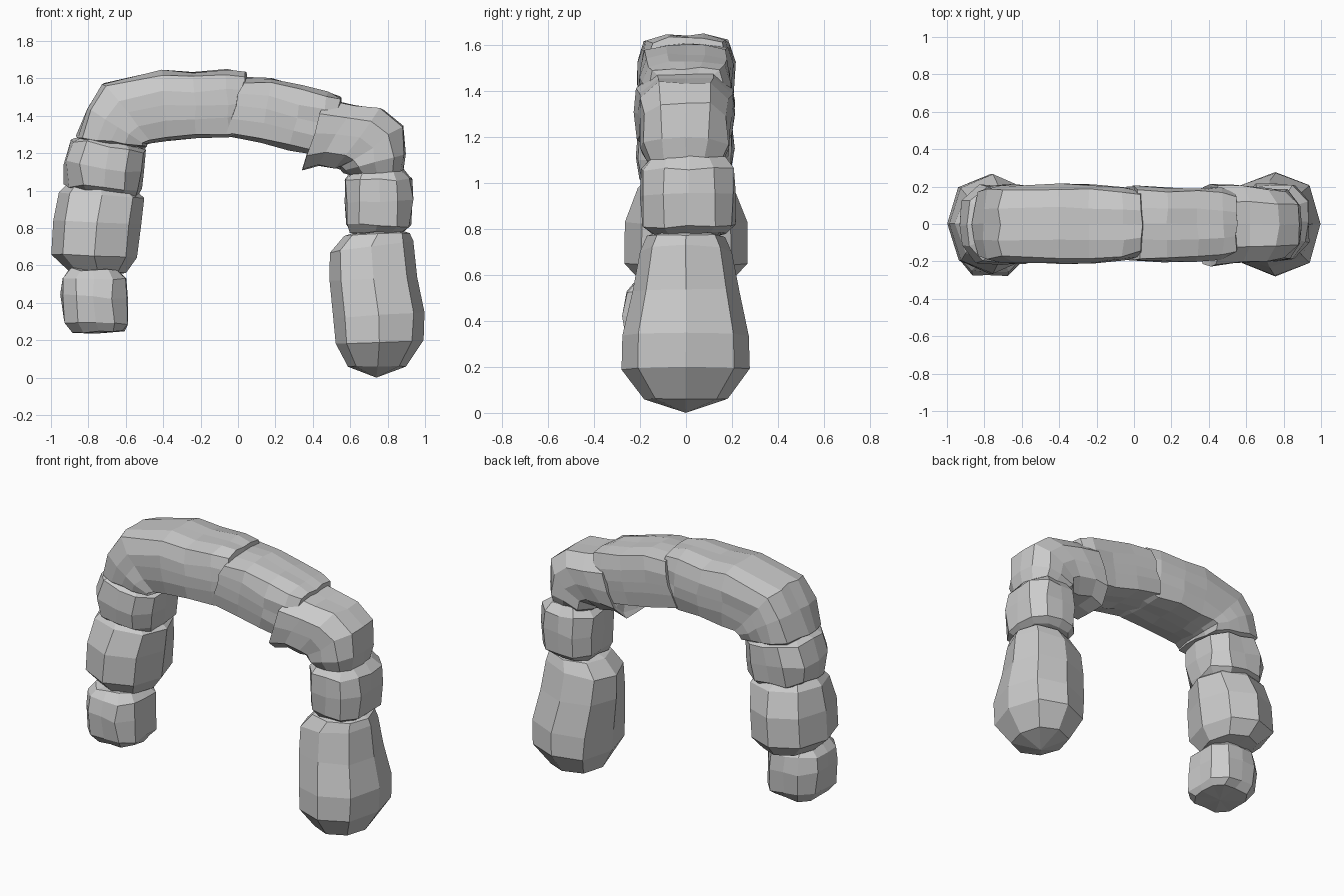
import bpy, bmesh, math, random
from mathutils import Vector

random.seed(4)
cube = bpy.data.objects.get("Cube")
if cube:
    bpy.data.objects.remove(cube, do_unlink=True)

stone = bpy.data.materials.new("grey_stone")
stone.use_nodes = True
GREY = (0.6, 0.6, 0.6, 1)
stone.diffuse_color = GREY
bsdf = stone.node_tree.nodes["Principled BSDF"]
bsdf.inputs["Base Color"].default_value = GREY
bsdf.inputs["Roughness"].default_value = 0.9


def rock(name, stations, sides=12, power=3.6, y=0.0, rough=0.008, cap=0.03):
    """Loft a boulder; a station is (inner x, inner z, outer x, outer z, half depth)."""
    bm = bmesh.new()
    rings = []
    for x0, z0, x1, z1, depth in stations:
        a, b = Vector((x0, y, z0)), Vector((x1, y, z1))
        mid, half = (a + b) / 2, (b - a) / 2
        ring = []
        for i in range(sides):
            t = math.tau * i / sides
            c, s = math.cos(t), math.sin(t)
            r = (abs(c) ** power + abs(s) ** power) ** (-1 / power)
            p = mid + half * (c * r) + Vector((0, depth * s * r, 0))
            p += Vector([random.uniform(-rough, rough) for _ in range(3)])
            ring.append(bm.verts.new(p))
        rings.append(ring)
    for lower, upper in zip(rings, rings[1:]):
        for i in range(sides):
            j = (i + 1) % sides
            bm.faces.new((lower[i], lower[j], upper[j], upper[i]))
    # close each end with a shallow fan
    for ring, inner in ((rings[0], rings[1]), (rings[-1], rings[-2])):
        centre = sum((v.co for v in ring), Vector()) / sides
        away = (centre - sum((v.co for v in inner), Vector()) / sides).normalized()
        tip = bm.verts.new(centre + away * cap)
        for i in range(sides):
            bm.faces.new((ring[i], ring[(i + 1) % sides], tip))
    bmesh.ops.recalc_face_normals(bm, faces=bm.faces)
    mesh = bpy.data.meshes.new(name)
    bm.to_mesh(mesh)
    bm.free()
    mesh.materials.append(stone)
    obj = bpy.data.objects.new(name, mesh)
    bpy.context.collection.objects.link(obj)


# Tall foot stone and the block above it
rock("left_foot_stone", [
    (.59, .06, .90, .06, .18), (.52, .18, .99, .20, .28), (.51, .32, 1.0, .35, .275),
    (.49, .52, .96, .54, .23), (.49, .67, .94, .73, .20), (.57, .76, .92, .775, .17)],
    sides=8, power=2.4, rough=.003, cap=.06)
rock("left_middle_stone", [
    (.60, .78, .88, .78, .16), (.58, .82, .92, .81, .20), (.57, .94, .94, .95, .21),
    (.57, 1.06, .93, 1.06, .20), (.62, 1.11, .88, 1.11, .16)], y=.01)

# Bent shoulder stone
rock("left_shoulder_stone", [
    (.36, 1.13, .46, 1.44, .18), (.34, 1.11, .47, 1.49, .215), (.43, 1.13, .62, 1.46, .21),
    (.52, 1.12, .77, 1.44, .20), (.55, 1.12, .88, 1.35, .19),
    (.57, 1.10, .90, 1.19, .19), (.62, 1.08, .88, 1.10, .16)], y=-.005)

# Two stones spanning the top
rock("span_stone", [
    (-.05, 1.32, .02, 1.56, .16), (-.06, 1.30, .03, 1.60, .20), (.12, 1.26, .18, 1.60, .20),
    (.28, 1.22, .34, 1.56, .195), (.43, 1.19, .48, 1.53, .19), (.50, 1.22, .55, 1.50, .16)],
    sides=16, power=6)
rock("crown_stone", [
    (-.54, 1.23, -.82, 1.26, .16), (-.49, 1.23, -.86, 1.29, .20), (-.49, 1.25, -.80, 1.44, .21),
    (-.46, 1.26, -.72, 1.57, .20), (-.38, 1.27, -.41, 1.64, .21), (-.22, 1.28, -.24, 1.63, .205),
    (-.05, 1.28, -.06, 1.645, .19), (.03, 1.31, .04, 1.63, .17)],
    sides=16, power=6)

# Stacked stones of the hanging side
rock("right_upper_stone", [
    (-.55, .97, -.88, 1.01, .16), (-.52, 1.00, -.92, 1.03, .20), (-.50, 1.09, -.93, 1.15, .21),
    (-.50, 1.21, -.88, 1.27, .20), (-.56, 1.24, -.84, 1.30, .16)], rough=.014)
rock("right_middle_stone", [
    (-.60, .56, -.90, .57, .19), (-.54, .64, -1.0, .66, .27), (-.52, .82, -.99, .84, .265),
    (-.50, .96, -.96, .99, .21), (-.56, 1.01, -.92, 1.03, .17)],
    sides=8, power=2.2, rough=.003)
rock("right_lower_stone", [
    (-.61, .25, -.89, .24, .15), (-.59, .29, -.93, .30, .19), (-.59, .42, -.95, .44, .20),
    (-.59, .53, -.94, .53, .18), (-.64, .57, -.90, .58, .14)], y=-.08, cap=.01)
